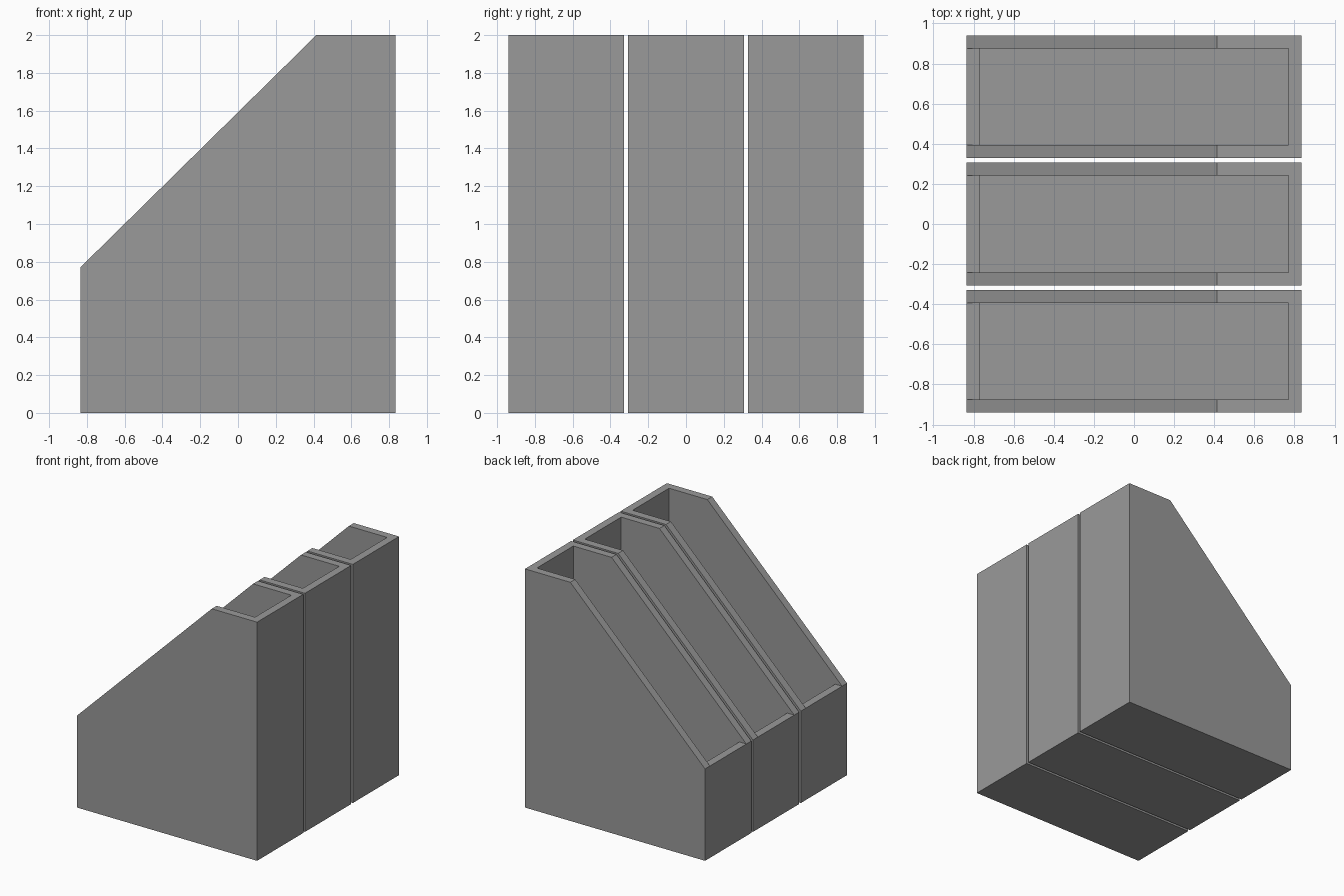
import bpy
import bmesh

cube = bpy.data.objects.get("Cube")
if cube:
    bpy.data.objects.remove(cube, do_unlink=True)

HALF_LENGTH, HEIGHT = 0.835, 2.0
LOW_HEIGHT, SLOPE_END = 0.77, 0.415
WIDTH, WALL, PITCH = 0.612, 0.065, 0.634

grey = bpy.data.materials.new("grey")
grey.use_nodes = True
colour = (0.32, 0.32, 0.32, 1)
grey.diffuse_color = colour
grey.node_tree.nodes["Principled BSDF"].inputs["Base Color"].default_value = colour


def prism(name, profile, width):
    """Extrude an x-z profile along y, centred on y = 0."""
    bm = bmesh.new()
    face = bm.faces.new([bm.verts.new((x, -width / 2, z)) for x, z in profile])
    side = bmesh.ops.extrude_face_region(bm, geom=[face])["geom"]
    moved = [v for v in side if isinstance(v, bmesh.types.BMVert)]
    bmesh.ops.translate(bm, verts=moved, vec=(0, width, 0))
    bmesh.ops.recalc_face_normals(bm, faces=bm.faces)
    mesh = bpy.data.meshes.new(name)
    bm.to_mesh(mesh)
    bm.free()
    mesh.materials.append(grey)
    obj = bpy.data.objects.new(name, mesh)
    bpy.context.collection.objects.link(obj)
    return obj


# Slanted outer body of one file holder
holder = prism("middle_file_holder", [
    (-HALF_LENGTH, 0), (HALF_LENGTH, 0), (HALF_LENGTH, HEIGHT),
    (SLOPE_END, HEIGHT), (-HALF_LENGTH, LOW_HEIGHT)], WIDTH)

# Cavity, which also levels the top of the low end wall
inner = HALF_LENGTH - WALL
cavity = prism("cavity_cutter", [
    (-inner, WALL), (inner, WALL), (inner, HEIGHT + 1),
    (-HALF_LENGTH - 1, HEIGHT + 1), (-HALF_LENGTH - 1, LOW_HEIGHT),
    (-inner, LOW_HEIGHT)], WIDTH - 2 * WALL)
cavity.hide_render = True

cut = holder.modifiers.new("hollow", 'BOOLEAN')
cut.operation = 'DIFFERENCE'
cut.solver = 'EXACT'
cut.object = cavity
bpy.context.view_layer.objects.active = holder
bpy.ops.object.modifier_apply(modifier=cut.name)
bpy.data.objects.remove(cavity, do_unlink=True)

# Matching holders on either side
for name, side in (("front_file_holder", -1), ("back_file_holder", 1)):
    copy = bpy.data.objects.new(name, holder.data)
    copy.location.y = side * PITCH
    bpy.context.collection.objects.link(copy)
